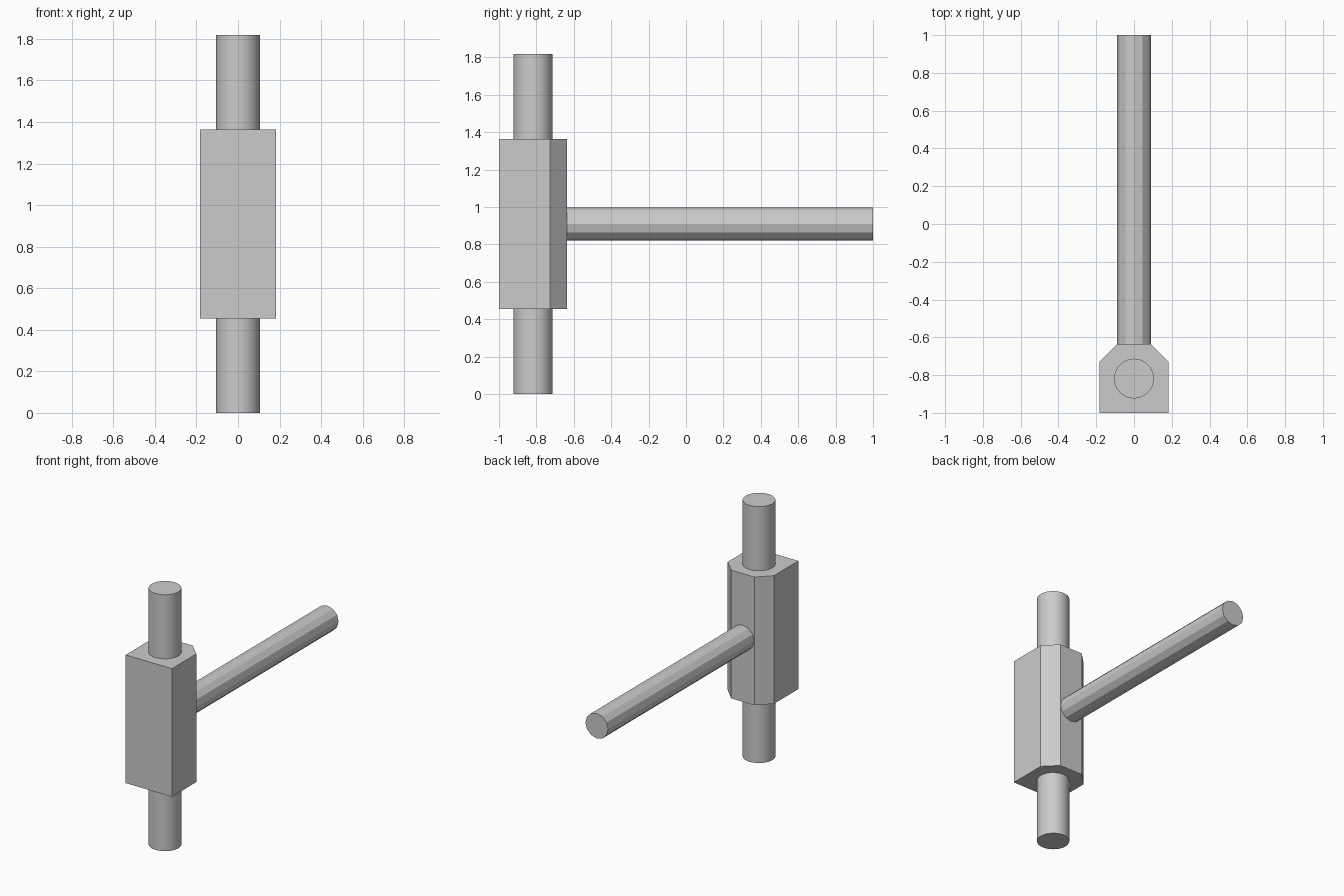
import bpy, bmesh, math

default = bpy.data.objects.get("Cube")
if default:
    bpy.data.objects.remove(default, do_unlink=True)

grey = bpy.data.materials.new("light grey")
grey.use_nodes = True
grey.diffuse_color = (0.6, 0.6, 0.6, 1)
grey.node_tree.nodes["Principled BSDF"].inputs["Base Color"].default_value = (0.6, 0.6, 0.6, 1)

U = 1 / 11            # base module of the design
AXIS_Y = -9 * U       # y of the upright rod and the block centre
MID_Z = 10 * U        # height of the handle and the block centre


def prism(name, profile, length, location, rotation=(0, 0, 0)):
    """Extrude a closed 2D profile along z, centred on its location."""
    bm = bmesh.new()
    face = bm.faces.new([bm.verts.new((x, y, -length / 2)) for x, y in profile])
    top = bmesh.ops.extrude_face_region(bm, geom=[face])["geom"]
    bmesh.ops.translate(bm, vec=(0, 0, length),
                        verts=[g for g in top if isinstance(g, bmesh.types.BMVert)])
    bmesh.ops.recalc_face_normals(bm, faces=bm.faces)
    mesh = bpy.data.meshes.new(name)
    bm.to_mesh(mesh)
    bm.free()
    mesh.materials.append(grey)
    obj = bpy.data.objects.new(name, mesh)
    obj.location = location
    obj.rotation_euler = rotation
    bpy.context.collection.objects.link(obj)
    return obj


def circle(radius, sides):
    steps = [math.tau * i / sides for i in range(sides)]
    return [(radius * math.cos(a), radius * math.sin(a)) for a in steps]


# Block with its two rear edges chamfered
half = [(2 * U, -2 * U), (2 * U, U), (U, 2 * U)]
outline = half + [(-x, y) for x, y in reversed(half)]
prism("head_block", outline, 10 * U, (0, AXIS_Y, MID_Z))

# Smooth upright rod running through the block
rod = prism("upright_rod", circle(0.105, 64), 20 * U, (0, AXIS_Y, MID_Z))
bpy.ops.object.select_all(action="DESELECT")
rod.select_set(True)
bpy.context.view_layer.objects.active = rod
bpy.ops.object.shade_smooth_by_angle(angle=math.radians(30))

# Faceted handle reaching back from the block
back, front = 1.0, -7 * U
prism("handle", circle(0.089, 12), back - front,
      (0, (back + front) / 2, MID_Z), (math.pi / 2, 0, 0))
